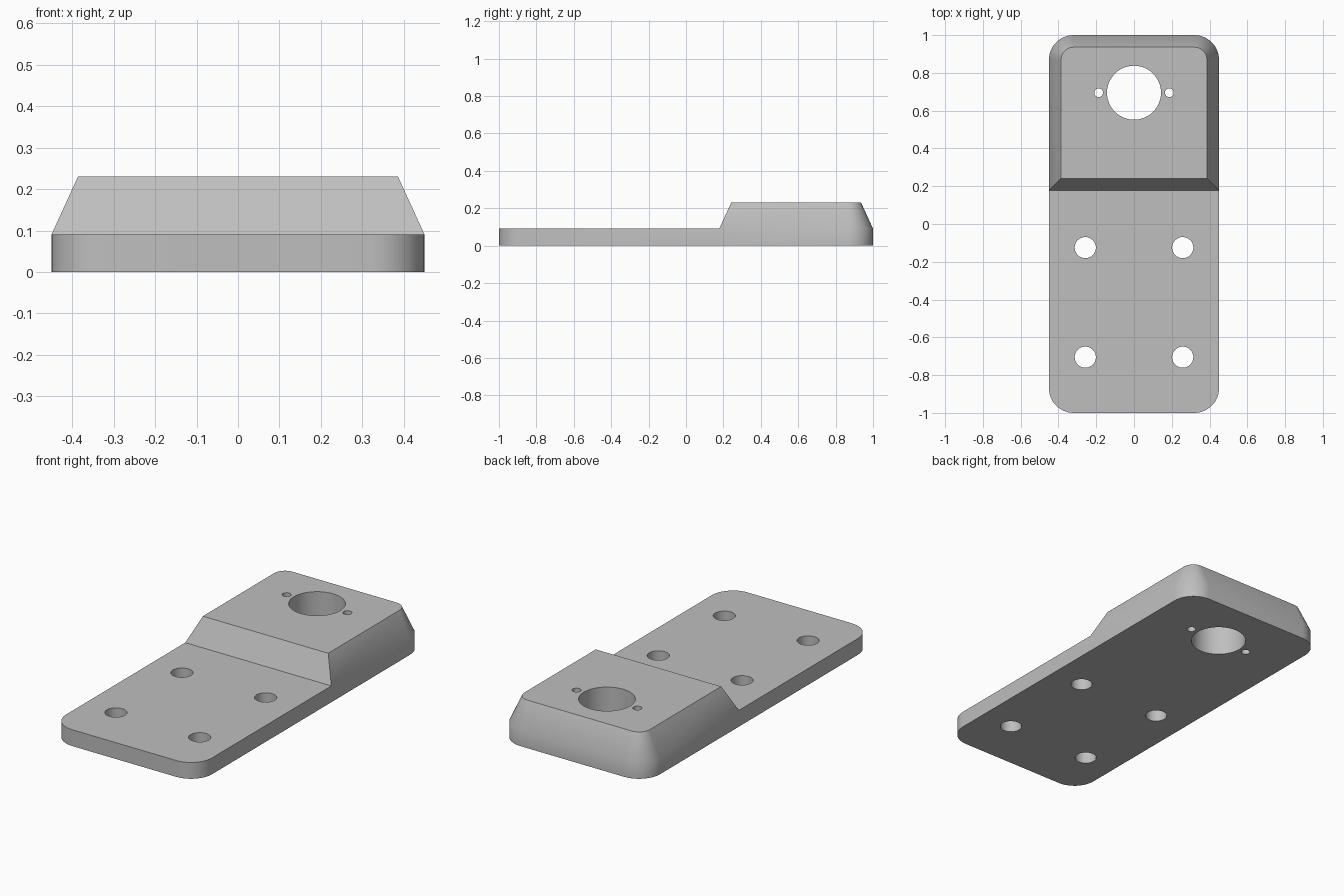
import bpy
import bmesh
from math import cos, sin, pi, radians
from mathutils import Matrix

cube = bpy.data.objects.get("Cube")
if cube:
    bpy.data.objects.remove(cube, do_unlink=True)

HALF_W, HALF_L = 0.45, 1.0       # plate half sizes
PLATE_Z, BLOCK_Z = 0.091, 0.231  # plate and raised block heights
STEP_Y = 0.178                   # foot of the block's front slope
INSET = 0.064                    # taper of the block
RADIUS, SEGMENTS = 0.13, 12      # rounded corners

grey = bpy.data.materials.new("plain grey")
grey.use_nodes = True
colour = (0.52, 0.52, 0.52, 1)
grey.diffuse_color = colour
grey.node_tree.nodes["Principled BSDF"].inputs["Base Color"].default_value = colour


def corner(sx, sy, radius):
    """Quarter circle from the side edge to the end edge."""
    cx, cy = sx * (HALF_W - RADIUS), sy * (HALF_L - RADIUS)
    steps = [i * pi / 2 / SEGMENTS for i in range(SEGMENTS + 1)]
    return [(cx + sx * radius * cos(a), cy + sy * radius * sin(a)) for a in steps]


def front_arc():
    return corner(-1, -1, RADIUS) + corner(1, -1, RADIUS)[::-1]


def block_outline(inset):
    w, r = HALF_W - inset, RADIUS - inset
    return ([(w, STEP_Y + inset)] + corner(1, 1, r)
            + corner(-1, 1, r)[::-1] + [(-w, STEP_Y + inset)])


def bridge(bm, lower, upper):
    n = len(lower)
    for i in range(n):
        j = (i + 1) % n
        bm.faces.new((lower[i], lower[j], upper[j], upper[i]))


# Stepped body: flat plate with a tapered block at the rear
bm = bmesh.new()
front, rear = front_arc(), block_outline(0)
bottom = [bm.verts.new((x, y, 0)) for x, y in front + rear]
middle = [bm.verts.new((x, y, PLATE_Z)) for x, y in front + rear]
top = [bm.verts.new((x, y, BLOCK_Z)) for x, y in block_outline(INSET)]
bm.faces.new(bottom[::-1])
bridge(bm, bottom, middle)
rear_loop = middle[len(front):]
bm.faces.new(middle[:len(front)] + [rear_loop[0], rear_loop[-1]])
bridge(bm, rear_loop, top)
bm.faces.new(top)
bmesh.ops.recalc_face_normals(bm, faces=bm.faces)
mesh = bpy.data.meshes.new("mounting_plate")
bm.to_mesh(mesh)
bm.free()
mesh.materials.append(grey)
plate = bpy.data.objects.new("mounting_plate", mesh)
bpy.context.collection.objects.link(plate)

# Through holes: four bolts, the large bore and its two pin holes
holes = [(0, 0.695, 0.143)]
for side in (-1, 1):
    holes += [(side * 0.258, y, 0.056) for y in (-0.125, -0.705)]
    holes.append((side * 0.187, 0.695, 0.023))
bm = bmesh.new()
for x, y, r in holes:
    bmesh.ops.create_cone(bm, cap_ends=True, segments=48, radius1=r, radius2=r,
                          depth=1, matrix=Matrix.Translation((x, y, 0)))
cutter_mesh = bpy.data.meshes.new("hole_cutters")
bm.to_mesh(cutter_mesh)
bm.free()
cutter_mesh.materials.append(grey)
cutter = bpy.data.objects.new("hole_cutters", cutter_mesh)
cutter.hide_render = True
bpy.context.collection.objects.link(cutter)

cut = plate.modifiers.new("holes", "BOOLEAN")
cut.operation = "DIFFERENCE"
cut.solver = "EXACT"
cut.object = cutter
bpy.ops.object.select_all(action="DESELECT")
plate.select_set(True)
bpy.context.view_layer.objects.active = plate
bpy.ops.object.modifier_apply(modifier=cut.name)
bpy.data.objects.remove(cutter, do_unlink=True)

bpy.ops.object.shade_smooth_by_angle(angle=radians(30))
